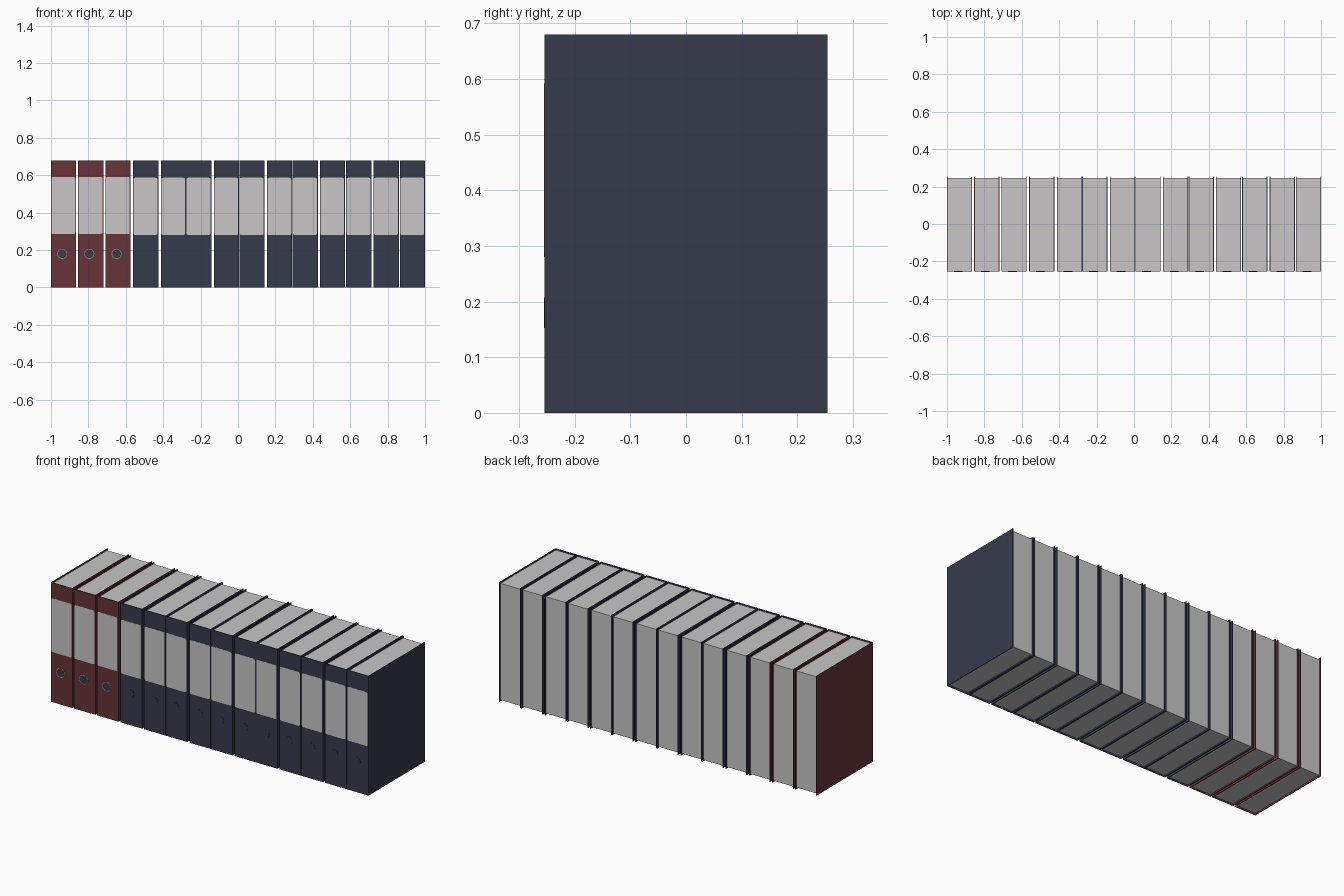
import bpy, bmesh, math

if "Cube" in bpy.data.objects:
    bpy.data.objects.remove(bpy.data.objects["Cube"])

def material(name, rgb):
    m = bpy.data.materials.new(name)
    m.diffuse_color = (*rgb, 1)
    m.use_nodes = True
    m.node_tree.nodes["Principled BSDF"].inputs["Base Color"].default_value = m.diffuse_color
    return m

NAVY = material("navy_card", (0.037, 0.044, 0.070))
RED = material("dark_red_card", (0.138, 0.034, 0.042))
PAPER = material("paper_grey", (0.58, 0.565, 0.565))
BRASS = material("dull_brass", (0.33, 0.29, 0.13))

W, H, D = 0.135, 0.68, 0.254   # width, height, half depth
T = 0.004                      # cover thickness

def prism(name, outline, direction, mat):
    """Extrude a closed outline along a direction."""
    bm = bmesh.new()
    face = bm.faces.new([bm.verts.new(p) for p in outline])
    ext = bmesh.ops.extrude_face_region(bm, geom=[face])
    verts = [v for v in ext["geom"] if isinstance(v, bmesh.types.BMVert)]
    bmesh.ops.translate(bm, verts=verts, vec=direction)
    bmesh.ops.recalc_face_normals(bm, faces=bm.faces)
    me = bpy.data.meshes.new(name)
    bm.to_mesh(me)
    bm.free()
    me.materials.append(mat)
    ob = bpy.data.objects.new(name, me)
    bpy.context.collection.objects.link(ob)
    return ob

def rounded_rect(x0, x1, z0, z1, r, y):
    pts = []
    for i, (cx, cz) in enumerate([(x1 - r, z1 - r), (x0 + r, z1 - r),
                                  (x0 + r, z0 + r), (x1 - r, z0 + r)]):
        for k in range(5):
            a = math.pi / 2 * (i + k / 4)
            pts.append((cx + r * math.cos(a), y, cz + r * math.sin(a)))
    return pts

def disc(cx, cz, r, y):
    return [(cx + r * math.cos(i * math.tau / 24), y, cz + r * math.sin(i * math.tau / 24))
            for i in range(24)]

def binder(i, x, colour, red):
    # U-shaped cover: two boards and the spine
    u = [(0, -D), (W, -D), (W, D), (W - T, D), (W - T, -D + T), (T, -D + T), (T, D), (0, D)]
    prism(f"cover_{i}", [(x + a, b, 0) for a, b in u], (0, 0, H), colour)
    # paper block, slightly recessed from the cover edges
    a, b, f, k = x + T, x + W - T, -D + T, D - 0.008
    prism(f"pages_{i}", [(a, f, 0.008), (b, f, 0.008), (b, k, 0.008), (a, k, 0.008)],
          (0, 0, H - 0.016), PAPER)
    # spine label
    lift = 0.005 if red else 0
    prism(f"label_{i}", rounded_rect(x + 0.002, x + W - 0.005, 0.28 + lift, 0.587 + lift,
                                     0.010, -D), (0, -0.001, 0), PAPER)
    # finger hole with its rim
    if red:
        prism(f"hole_rim_{i}", disc(x + 0.06, 0.18, 0.027, -D), (0, -0.0008, 0), BRASS)
    prism(f"finger_hole_{i}", disc(x + 0.06, 0.18, 0.0235, -D), (0, -0.0014, 0), NAVY)

# row of binders: left edges as they stand on the shelf
lefts = [-1, -0.855, -0.709, -0.561, -0.413, -0.277, -0.129,
         0.007, 0.155, 0.292, 0.438, 0.578, 0.725, 0.865]
for i, x in enumerate(lefts):
    binder(i + 1, x, RED if i < 3 else NAVY, i < 3)
